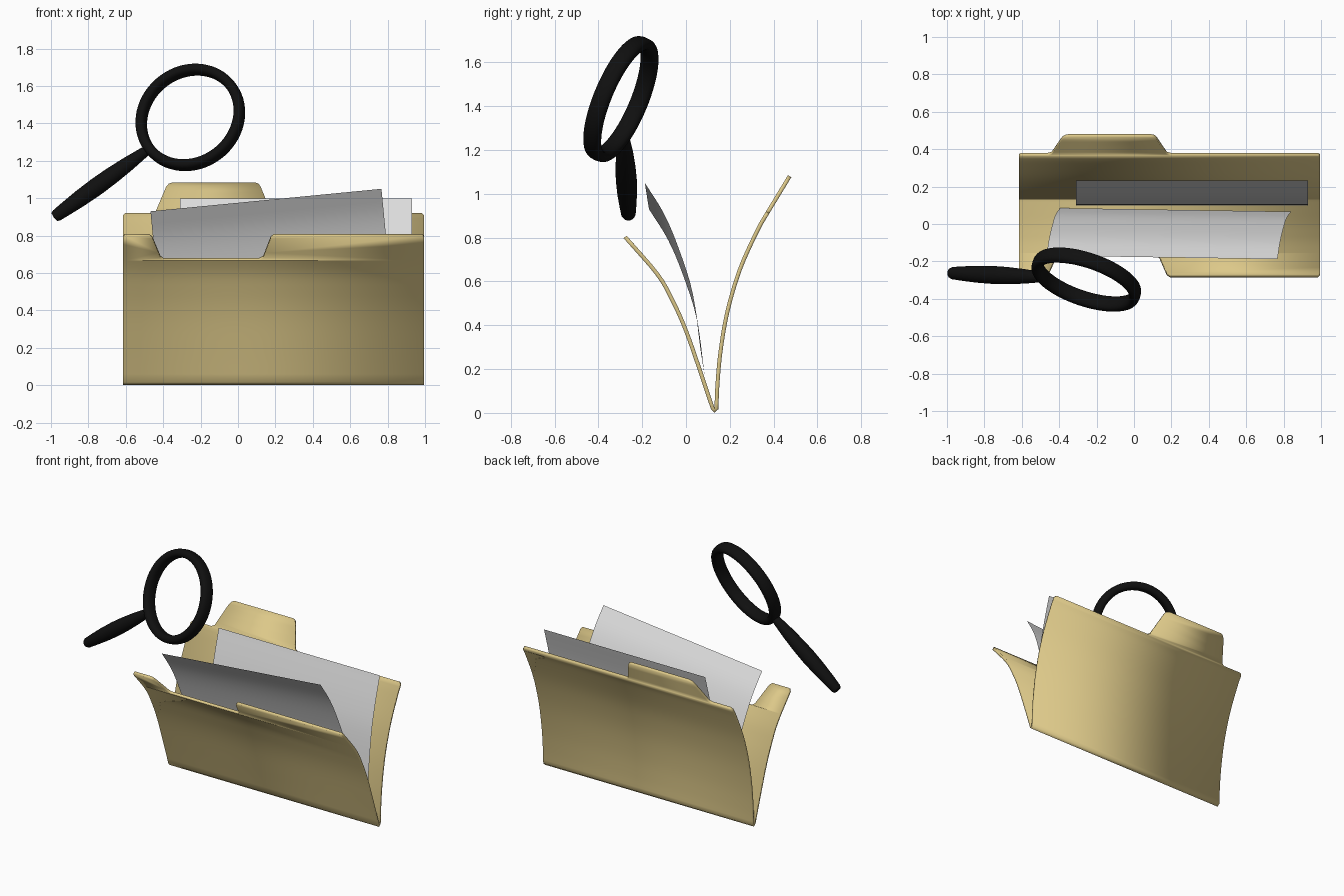
import bpy, bmesh, math
from mathutils import Vector

if "Cube" in bpy.data.objects:
    bpy.data.objects.remove(bpy.data.objects["Cube"])


def material(name, rgb):
    m = bpy.data.materials.new(name)
    m.diffuse_color = (*rgb, 1)
    m.use_nodes = True
    m.node_tree.nodes["Principled BSDF"].inputs["Base Color"].default_value = m.diffuse_color
    return m


TAN = material("manila tan", (0.72, 0.58, 0.25))
WHITE = material("paper white", (0.75, 0.75, 0.75))
BLACK = material("glossy black", (0.005, 0.005, 0.005))


def finish(bm, name, mat, angle=35, recalc=True):
    if recalc:
        bmesh.ops.recalc_face_normals(bm, faces=bm.faces[:])
    me = bpy.data.meshes.new(name)
    bm.to_mesh(me)
    bm.free()
    me.materials.append(mat)
    ob = bpy.data.objects.new(name, me)
    bpy.context.collection.objects.link(ob)
    bpy.ops.object.select_all(action='DESELECT')
    bpy.context.view_layer.objects.active = ob
    ob.select_set(True)
    bpy.ops.object.shade_smooth_by_angle(angle=math.radians(angle))
    return ob


def smooth_path(pts, n=4):
    """Catmull-Rom through 2D points."""
    p = [Vector(q) for q in pts]
    p = [2 * p[0] - p[1]] + p + [2 * p[-1] - p[-2]]
    out = []
    for a, b, c, d in zip(p, p[1:], p[2:], p[3:]):
        for i in range(n):
            t = i / n
            out.append(0.5 * (2 * b + (c - a) * t + (2 * a - 5 * b + 4 * c - d) * t * t
                              + (3 * b - a - 3 * c + d) * t ** 3))
    return out + [p[-2]]


# Folder: one flat outline, creased at the spine and bent along a side profile.
# Flat coordinate s is -z on the front cover and +z on the back cover.
front = smooth_path([(-.278, .803), (-.13, .632), (-.06, .51), (0, .375), (.065, .19), (.122, .02)])
back = smooth_path([(.139, .02), (.143, .12), (.155, .26), (.18, .42), (.215, .56),
                    (.26, .69), (.33, .84), (.37, .91), (.473, 1.08)])
knots = [(-z, y, z) for y, z in front] + [(0, .1305, .010)] + [(z, y, z) for y, z in back]


def bend(s):
    for (s0, y0, z0), (s1, y1, z1) in zip(knots, knots[1:]):
        if s <= s1 or s1 == knots[-1][0]:
            t = (s - s0) / (s1 - s0)
            return y0 + (y1 - y0) * t, z0 + (z1 - z0) * t


L, R = -.615, .995
outline = [(L, -.79), (L + .01, -.803), (-.475, -.803), (-.458, -.79), (-.415, -.687), (-.40, -.675),
           (.115, -.675), (.135, -.687), (.175, -.79), (.192, -.803), (R - .01, -.803), (R, -.79),
           (R, .903), (R - .012, .915), (.195, .915), (.175, .925), (.122, 1.055), (.11, 1.073),
           (.09, 1.08), (-.35, 1.08), (-.37, 1.073), (-.385, 1.055), (-.44, .925), (-.46, .915),
           (L + .012, .915), (L, .903)]
bm = bmesh.new()
bm.faces.new([bm.verts.new((x, s, 0)) for x, s in outline])
for s, _, _ in knots[1:-1]:
    bmesh.ops.bisect_plane(bm, geom=bm.verts[:] + bm.edges[:] + bm.faces[:],
                           plane_co=(0, s, 0), plane_no=(0, 1, 0), dist=1e-5)
for v in bm.verts:
    v.co.y, v.co.z = bend(v.co.y)
folder = finish(bm, "folder", TAN)
sol = folder.modifiers.new("card thickness", 'SOLIDIFY')
sol.thickness = .018
sol.offset = 0


# Loose sheets: an edge curve swept along a straight vector
def sheet(name, edge, x0, x1, across):
    bm = bmesh.new()
    path = smooth_path(edge)
    rows = []
    for y, z in path:
        t = (z - path[0].y) / (path[-1].y - path[0].y)
        a = Vector((x0 + (x1 - x0) * t, y, z))
        rows.append((bm.verts.new(a), bm.verts.new(a + Vector(across))))
    for (a, b), (c, d) in zip(rows, rows[1:]):
        bm.faces.new((a, b, d, c))
    return finish(bm, name, WHITE)


sheet("back_sheet", [(.10, .19), (.105, .34), (.137, .62), (.178, .81), (.232, .998)],
      -.31, -.31, (1.24, 0, 0))
sheet("front_sheet", [(.085, .17), (.05, .425), (-.014, .63), (-.082, .79), (-.169, .93)],
      -.395, -.468, (1.235, -.019, .12))


# Magnifier: both parts are lathed about an axis
def lathe(name, profile, origin, axis, closed, steps=64):
    bm = bmesh.new()
    vs = [bm.verts.new((r, 0, h)) for r, h in profile]
    pairs = list(zip(vs, vs[1:])) + ([(vs[-1], vs[0])] if closed else [])
    es = [bm.edges.new(p) for p in pairs]
    bmesh.ops.spin(bm, geom=vs + es, cent=(0, 0, 0), axis=(0, 0, 1),
                   angle=2 * math.pi, steps=steps, use_merge=False)
    bmesh.ops.remove_doubles(bm, verts=bm.verts[:], dist=1e-5)
    rot = Vector(axis).to_track_quat('Z', 'Y').to_matrix().to_4x4()
    bm.transform(rot)
    bmesh.ops.translate(bm, verts=bm.verts[:], vec=origin)
    return finish(bm, name, BLACK, 50)


ring = []
for i in range(20):
    a = 2 * math.pi * i / 20
    c, s = math.cos(a), math.sin(a)
    ring.append((.275 + .028 * math.copysign(abs(c) ** .8, c), .042 * math.copysign(abs(s) ** .8, s)))
lathe("lens_ring", ring, (-.255, -.297, 1.432), (-.30, -.88, .37), True)

top, tip = Vector((-.475, -.285, 1.265)), Vector((-.985, -.262, .897))
ln = (tip - top).length
handle = [(0, 0), (.024, 0), (.03, .08), (.039, .22), (.046, .40), (.048, .55), (.045, .72),
          (.038, .88), (.033, .97), (.026, .995), (0, 1)]
lathe("handle", [(r, h * ln) for r, h in handle], top, tip - top, False, 32)
